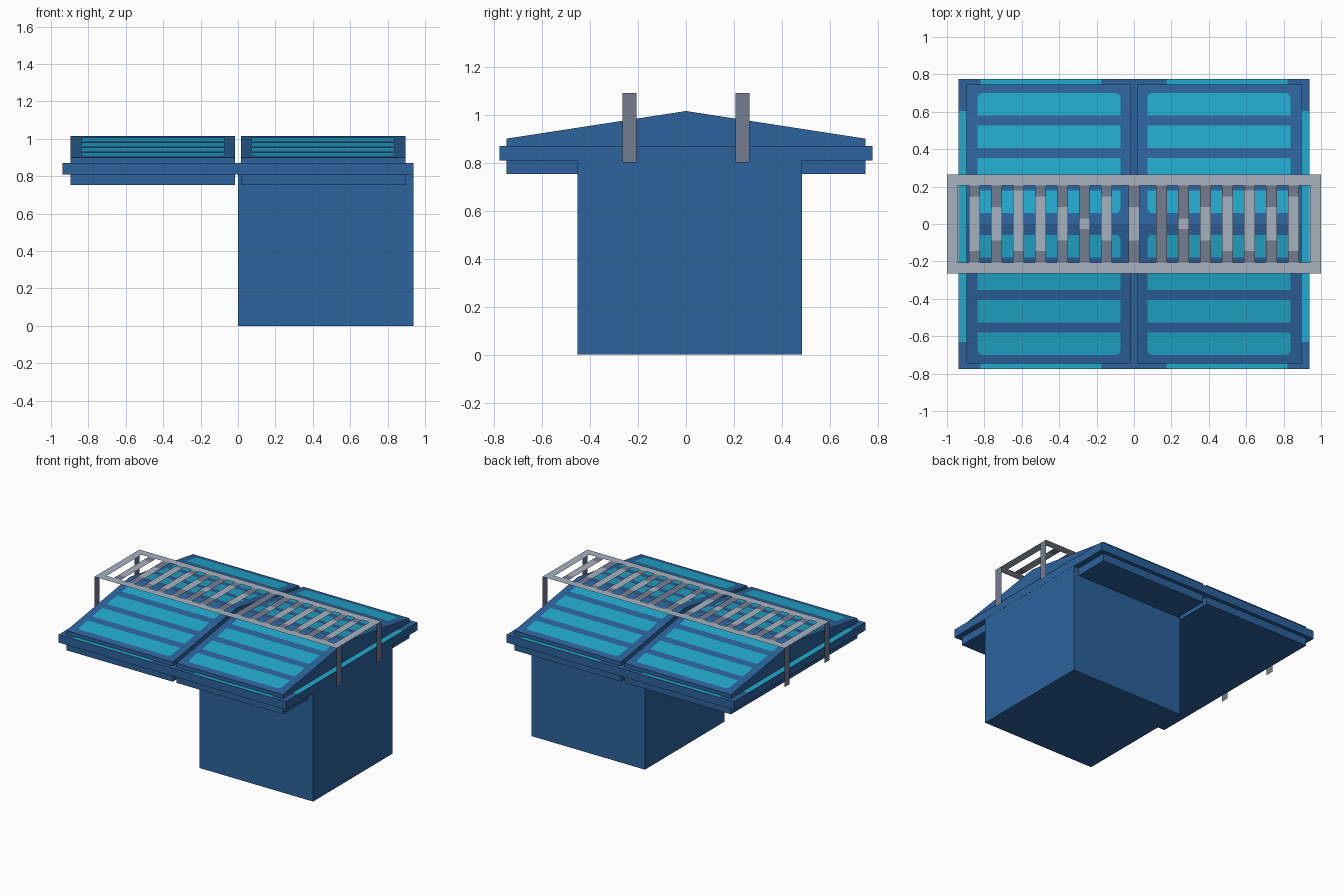
import bpy, bmesh, math

if "Cube" in bpy.data.objects:
    bpy.data.objects.remove(bpy.data.objects["Cube"])


def material(name, rgb):
    m = bpy.data.materials.new(name)
    m.diffuse_color = (*rgb, 1.0)
    m.use_nodes = True
    m.node_tree.nodes["Principled BSDF"].inputs["Base Color"].default_value = m.diffuse_color
    return m


NAVY = material("navy_blue", (0.025, 0.125, 0.335))
TEAL = material("bright_teal", (0.016, 0.40, 0.62))
LIGHT = material("light_grey", (0.38, 0.445, 0.53))
DARK = material("dark_grey", (0.175, 0.20, 0.275))


def finish(name, bm, mat):
    mesh = bpy.data.meshes.new(name)
    bm.to_mesh(mesh)
    bm.free()
    mesh.materials.append(mat)
    ob = bpy.data.objects.new(name, mesh)
    bpy.context.collection.objects.link(ob)
    return ob


def prism(name, profile, x0, x1, mat):
    """Extrude a y/z profile along x."""
    bm = bmesh.new()
    face = bm.faces.new([bm.verts.new((x0, y, z)) for y, z in profile])
    new = bmesh.ops.extrude_face_region(bm, geom=[face])["geom"]
    for v in new:
        if isinstance(v, bmesh.types.BMVert):
            v.co.x = x1
    bmesh.ops.recalc_face_normals(bm, faces=bm.faces[:])
    return finish(name, bm, mat)


def box(name, x0, x1, y0, y1, z0, z1, mat):
    return prism(name, [(y0, z0), (y1, z0), (y1, z1), (y0, z1)], x0, x1, mat)


def sheets(name, polygons, mat):
    """Flat one-sided faces gathered in one object."""
    bm = bmesh.new()
    for poly in polygons:
        bm.faces.new([bm.verts.new(p) for p in poly])
    return finish(name, bm, mat)


def flat(x0, x1, y0, y1, z):
    return [(x0, y0, z), (x1, y0, z), (x1, y1, z), (x0, y1, z)]


# body, rim
box("body", 0.0, 0.937, -0.452, 0.484, 0.0, 0.812, NAVY)
box("rim", -0.938, 0.938, -0.776, 0.776, 0.81, 0.87, NAVY)

# roof and lower slab on each half
EAVE_Y, EAVE_Z, RIDGE_Z = 0.747, 0.90, 1.015
roof_profile = [(-EAVE_Y, 0.869), (EAVE_Y, 0.869), (EAVE_Y, EAVE_Z),
                (0, RIDGE_Z), (-EAVE_Y, EAVE_Z)]
for label, a, b in (("left", -0.895, -0.016), ("right", 0.016, 0.895)):
    prism(label + "_roof", roof_profile, a, b, NAVY)
    box(label + "_under_slab", a, b, -EAVE_Y, EAVE_Y, 0.753, 0.811, NAVY)


# teal stripes on the roof slopes; outer stripes have rounded far corners
def stripe(x0, x1, ya, yb, side, round_in, round_out):
    r = 0.028
    pts = []
    for cx, cy, start, rounded in ((x1 - r, yb - r, 0, round_out), (x0 + r, yb - r, 90, round_out),
                                   (x0 + r, ya + r, 180, round_in), (x1 - r, ya + r, 270, round_in)):
        angles = [start + k * 22.5 for k in range(5)] if rounded else [start + 45]
        reach = r if rounded else r * math.sqrt(2)
        for ang in angles:
            t = math.radians(ang)
            pts.append((cx + reach * math.cos(t), cy + reach * math.sin(t)))
    slope = (RIDGE_Z - EAVE_Z) / EAVE_Y
    poly = [(x, side * y, RIDGE_Z - slope * y + 0.002) for x, y in pts]
    return poly if side > 0 else poly[::-1]


stripes = []
for x0, x1 in ((-0.837, -0.072), (0.072, 0.837)):
    for side in (-1, 1):
        for i in range(4):
            y = 0.058 + 0.174 * i
            stripes.append(stripe(x0, x1, y, y + 0.12, side, i == 0, i == 3))
sheets("roof_stripes", stripes, TEAL)

# teal trim on the top of the rim
trim = [flat(x, x + 0.645, y, y + 0.029, 0.872)
        for x in (-0.82, 0.175) for y in (-0.776, 0.747)]
trim += [flat(x, x + 0.043, -0.63, 0.605, 0.872) for x in (-0.938, 0.895)]
sheets("rim_trim", trim, TEAL)

# rack frame and legs, made of thin sheet strips
P, TOP, HALF = 0.0588, 1.09, 0.265
INNER = HALF - P
frame = [flat(-1, 1, -HALF, -INNER, TOP), flat(-1, 1, INNER, HALF, TOP),
         flat(-1, -1 + P, -INNER, INNER, TOP), flat(1 - P, 1, -INNER, INNER, TOP)]
sheets("rack_frame", frame, LIGHT)

legs = []
for x in (-1, 1):
    for y in (-HALF, INNER):
        quad = [(x, y, 0.80), (x, y + P, 0.80), (x, y + P, TOP), (x, y, TOP)]
        legs.append(quad if x > 0 else quad[::-1])
sheets("rack_legs", legs, DARK)

# rack slats: light middle section with dark ends, by x centre and light extent
lit = {-0.853: (-0.145, 0.147), -0.735: (-0.087, 0.09), -0.618: (-0.145, 0.178),
       -0.5: (-0.145, 0.147), -0.382: (-0.087, 0.09), -0.265: (-0.028, 0.03),
       -0.147: (-0.087, 0.147), 0.0: (-0.087, 0.09), 0.147: None, 0.265: (-0.028, 0.03),
       0.382: (-0.087, 0.09), 0.5: (-0.145, 0.147), 0.618: (-0.145, 0.178),
       0.735: (-0.087, 0.09), 0.853: (-0.145, 0.147)}
light_parts, dark_parts = [], []
for x, span in lit.items():
    a, b = x - P / 2, x + P / 2
    if span:
        light_parts.append(flat(a, b, *span, TOP))
        dark_parts += [flat(a, b, -INNER, span[0], TOP), flat(a, b, span[1], INNER, TOP)]
    else:
        dark_parts.append(flat(a, b, -INNER, INNER, TOP))
sheets("rack_slat_middles", light_parts, LIGHT)
sheets("rack_slat_ends", dark_parts, DARK)
